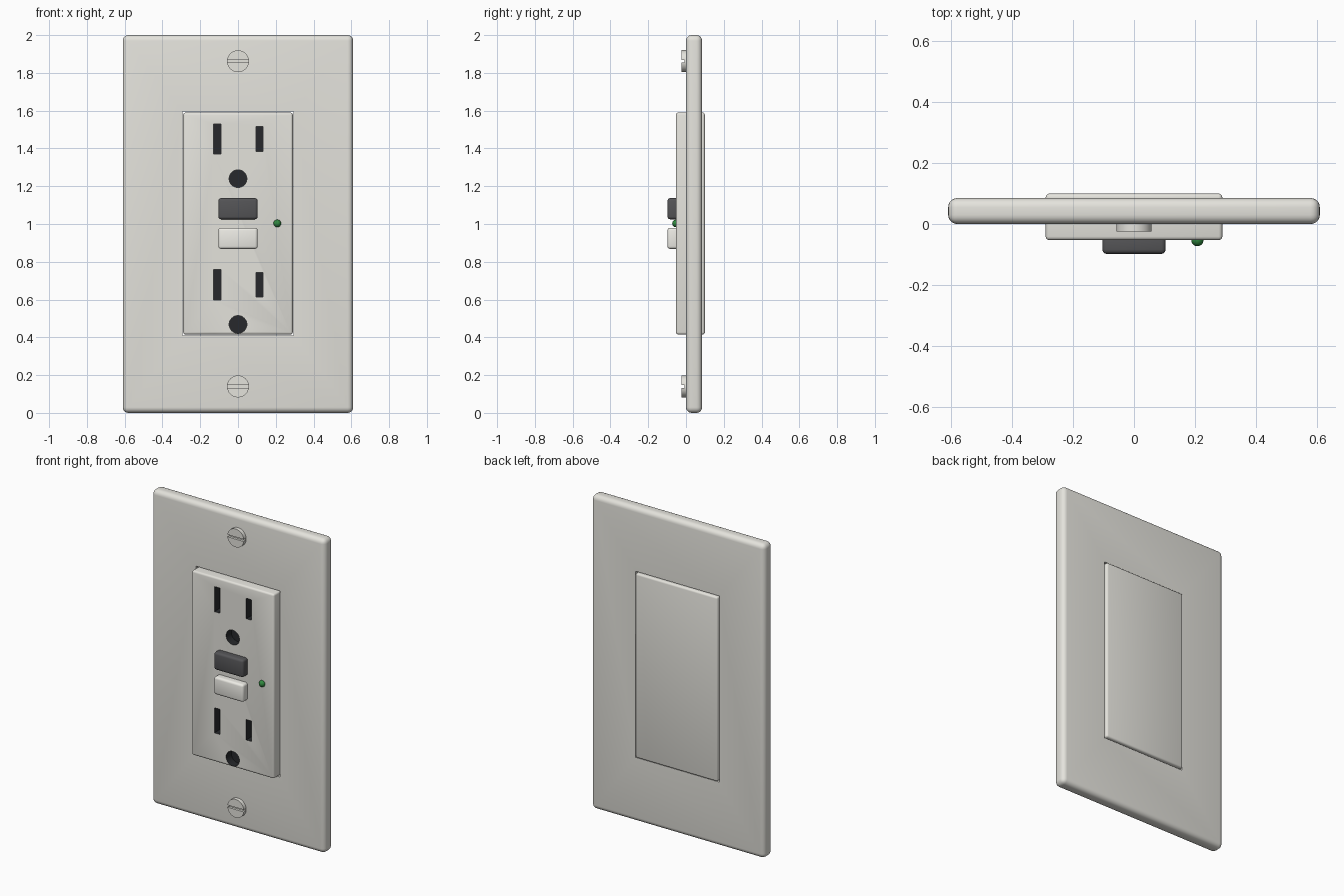
import bpy, bmesh, math
from mathutils import Matrix

if "Cube" in bpy.data.objects:
    bpy.data.objects.remove(bpy.data.objects["Cube"])


def material(name, rgb):
    m = bpy.data.materials.new(name)
    m.diffuse_color = (*rgb, 1)
    m.use_nodes = True
    m.node_tree.nodes["Principled BSDF"].inputs["Base Color"].default_value = m.diffuse_color
    return m


IVORY = material("ivory", (0.78, 0.77, 0.72))
PALE = material("pale", (0.85, 0.84, 0.79))
DARK = material("dark", (0.02, 0.022, 0.025))
CHARCOAL = material("charcoal", (0.09, 0.09, 0.095))
GREEN = material("green", (0.03, 0.25, 0.05))


def finish(name, bm, mat):
    me = bpy.data.meshes.new(name)
    bm.to_mesh(me)
    bm.free()
    ob = bpy.data.objects.new(name, me)
    me.materials.append(mat)
    bpy.context.collection.objects.link(ob)
    return ob


def box(name, x, y, z, mat, bevel=0, segments=3):
    """Box between the (min, max) pairs, optionally with rounded edges."""
    bm = bmesh.new()
    bmesh.ops.create_cube(bm, size=1)
    for v in bm.verts:
        v.co = [(a + b) / 2 + c * (b - a) for c, (a, b) in zip(v.co, (x, y, z))]
    if bevel:
        bmesh.ops.bevel(bm, geom=bm.edges[:], offset=bevel, segments=segments,
                        profile=0.5, affect='EDGES')
    return finish(name, bm, mat)


def disc(name, x, z, r, y, mat):
    """Cylinder lying along y."""
    bm = bmesh.new()
    m = Matrix.Translation((x, sum(y) / 2, z)) @ Matrix.Rotation(math.pi / 2, 4, 'X')
    bmesh.ops.create_cone(bm, cap_ends=True, segments=32, radius1=r, radius2=r,
                          depth=y[1] - y[0], matrix=m)
    return finish(name, bm, mat)


def cut(ob, cutters):
    bpy.context.view_layer.objects.active = ob
    for c in cutters:
        mod = ob.modifiers.new("cut", 'BOOLEAN')
        mod.operation, mod.solver, mod.object = 'DIFFERENCE', 'EXACT', c
        mod.material_mode = 'TRANSFER'
        bpy.ops.object.modifier_apply(modifier=mod.name)
        bpy.data.objects.remove(c)


# Wall plate with rectangular opening
plate = box("wall_plate", (-.61, .61), (0, .085), (0, 2), IVORY, .03, 5)
cut(plate, [box("opening", (-.295, .295), (-1, 1), (.41, 1.595), IVORY)])

# Receptacle body with two sets of dark sockets
body = box("receptacle_body", (-.29, .29), (-.053, .1), (.415, 1.59), IVORY, .012)
depth = (-.2, 0)
sockets = []
for dz in (0, -.772):
    sockets += [box("slot", (-.13, -.09), depth, (1.37 + dz, 1.53 + dz), DARK),
                box("slot", (.095, .132), depth, (1.385 + dz, 1.515 + dz), DARK),
                disc("ground_hole", 0, 1.24 + dz, .047, depth, DARK)]
cut(body, sockets)

# Test and reset buttons
reset = box("reset_button", (-.104, .104), (-.098, -.03), (1.025, 1.137), CHARCOAL, .014)
test = box("test_button", (-.104, .104), (-.098, -.03), (.868, .98), PALE, .014)

# Slotted screws
screws = []
for name, z in (("top_screw", 1.862), ("bottom_screw", .14)):
    s = disc(name, 0, z, .058, (-.024, .03), IVORY)
    cut(s, [box("groove", (-.1, .1), (-.1, -.009), (z - .007, z + .007), IVORY)])
    screws.append(s)

# Indicator light
bm = bmesh.new()
bmesh.ops.create_uvsphere(bm, u_segments=20, v_segments=12, radius=.02,
                          matrix=Matrix.Translation((.208, -.053, 1.003)))
light = finish("indicator_light", bm, GREEN)

# Smooth shading with sharp edges kept
bpy.ops.object.select_all(action='DESELECT')
for ob in (plate, body, reset, test, light, *screws):
    ob.select_set(True)
bpy.context.view_layer.objects.active = plate
bpy.ops.object.shade_smooth_by_angle(angle=math.radians(35))
